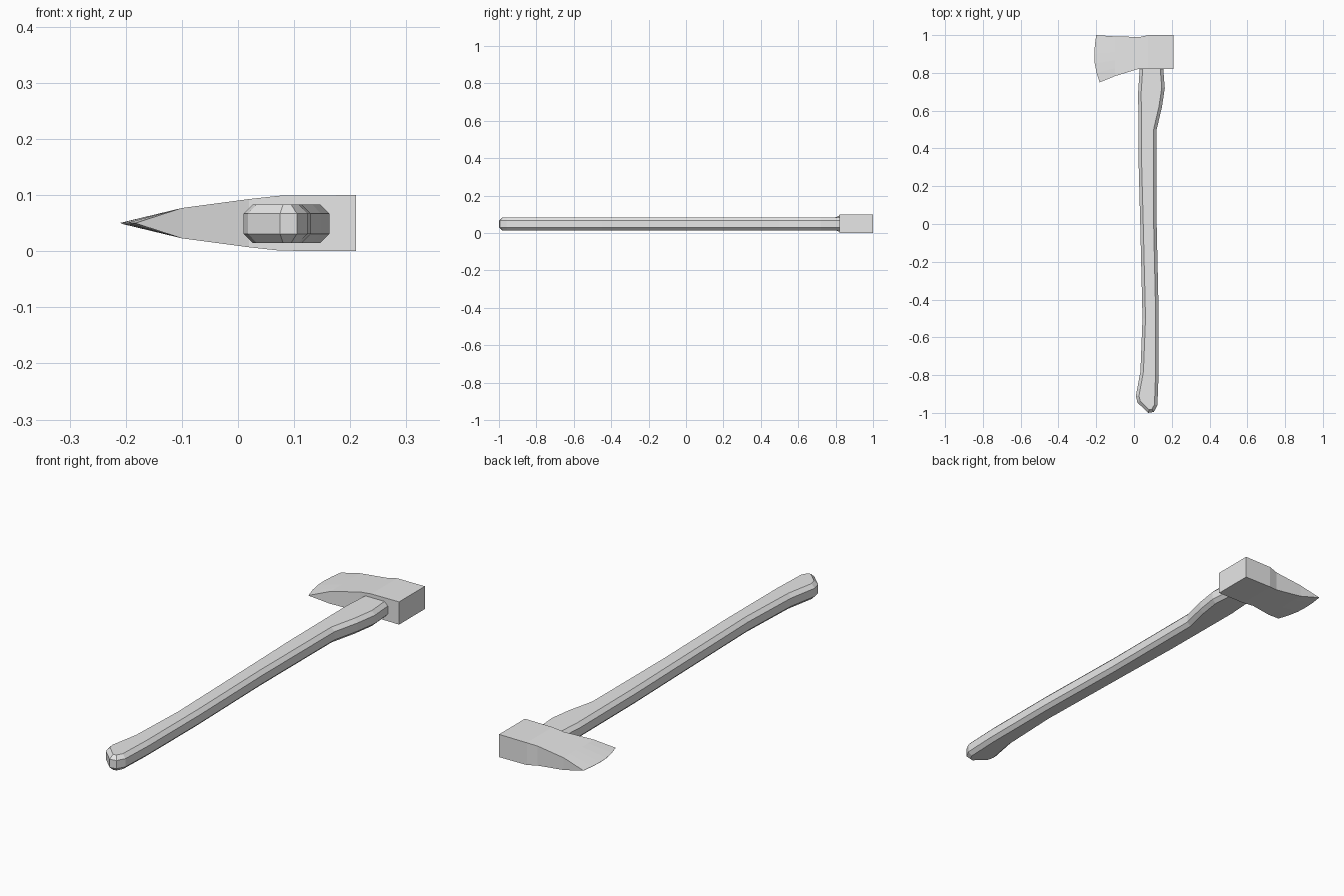
import bpy
import bmesh
from mathutils import Vector

cube = bpy.data.objects.get("Cube")
if cube:
    bpy.data.objects.remove(cube, do_unlink=True)

grey = bpy.data.materials.new("plain grey")
grey.use_nodes = True
grey.diffuse_color = (0.8, 0.8, 0.8, 1)
grey.node_tree.nodes["Principled BSDF"].inputs["Base Color"].default_value = (0.8, 0.8, 0.8, 1)


def loft(name, rings):
    """Skin a stack of equal-length closed rings and cap both ends."""
    bm = bmesh.new()
    loops = [[bm.verts.new(p) for p in ring] for ring in rings]
    n = len(loops[0])
    for a, b in zip(loops, loops[1:]):
        for i in range(n):
            j = (i + 1) % n
            bm.faces.new((a[i], a[j], b[j], b[i]))
    bm.faces.new(loops[0][::-1])
    bm.faces.new(loops[-1])
    bmesh.ops.remove_doubles(bm, verts=bm.verts, dist=0.0001)
    bmesh.ops.recalc_face_normals(bm, faces=bm.faces)
    mesh = bpy.data.meshes.new(name)
    bm.to_mesh(mesh)
    bm.free()
    mesh.materials.append(grey)
    obj = bpy.data.objects.new(name, mesh)
    bpy.context.collection.objects.link(obj)
    return obj


def inset(outline, d):
    """Shrink a counter-clockwise outline by d with mitred corners."""
    result = []
    for i, p in enumerate(outline):
        e1 = (p - outline[i - 1]).normalized()
        e2 = (outline[(i + 1) % len(outline)] - p).normalized()
        n1, n2 = Vector((-e1.y, e1.x)), Vector((-e2.y, e2.x))
        result.append(p + (n1 + n2) * d / (1 + n1.dot(n2)))
    return result


# Handle: curved outline with chamfered rims, counter-clockwise from the butt
right_side = [(0.075, -1), (0.105, -0.995), (0.124, -0.96), (0.13, -0.8), (0.13, -0.45),
              (0.12, 0), (0.12, 0.5), (0.148, 0.62), (0.163, 0.72), (0.155, 0.82), (0.15, 0.96)]
left_side = [(0.03, 0.96), (0.03, 0.82), (0.022, 0.7), (0.025, 0.3), (0.033, 0),
             (0.045, -0.5), (0.034, -0.78), (0.01, -0.91), (0.018, -0.945)]
outline = [Vector(p) for p in right_side + left_side]
rim = inset(outline, 0.016)
levels = [(rim, 0.015), (outline, 0.031), (outline, 0.067), (rim, 0.083)]
loft("handle", [[(p.x, p.y, z) for p in ring] for ring, z in levels])

# Head: sections from poll to bit as (front x, front y, back x, back y, half thickness)
sections = [(0.21, 0.82, 0.21, 1, 0.05), (0.075, 0.82, 0.075, 1, 0.049),
            (0.02, 0.82, 0.03, 0.99, 0.043), (-0.1, 0.783, -0.1, 0.993, 0.027)]
bit = [(-0.182, 0.75), (-0.198, 0.8), (-0.208, 0.85), (-0.21, 0.9), (-0.207, 0.95), (-0.2, 1)]


def section(points, half):
    upper = [(x, y, 0.05 + half) for x, y in points]
    lower = [(x, y, 0.05 - half) for x, y in reversed(points)]
    return upper + lower


steps = len(bit) - 1
rings = []
for x0, y0, x1, y1, half in sections:
    points = [(x0 + (x1 - x0) * i / steps, y0 + (y1 - y0) * i / steps) for i in range(steps + 1)]
    rings.append(section(points, half))
rings.append(section(bit, 0.0005))
loft("axe_head", rings)
